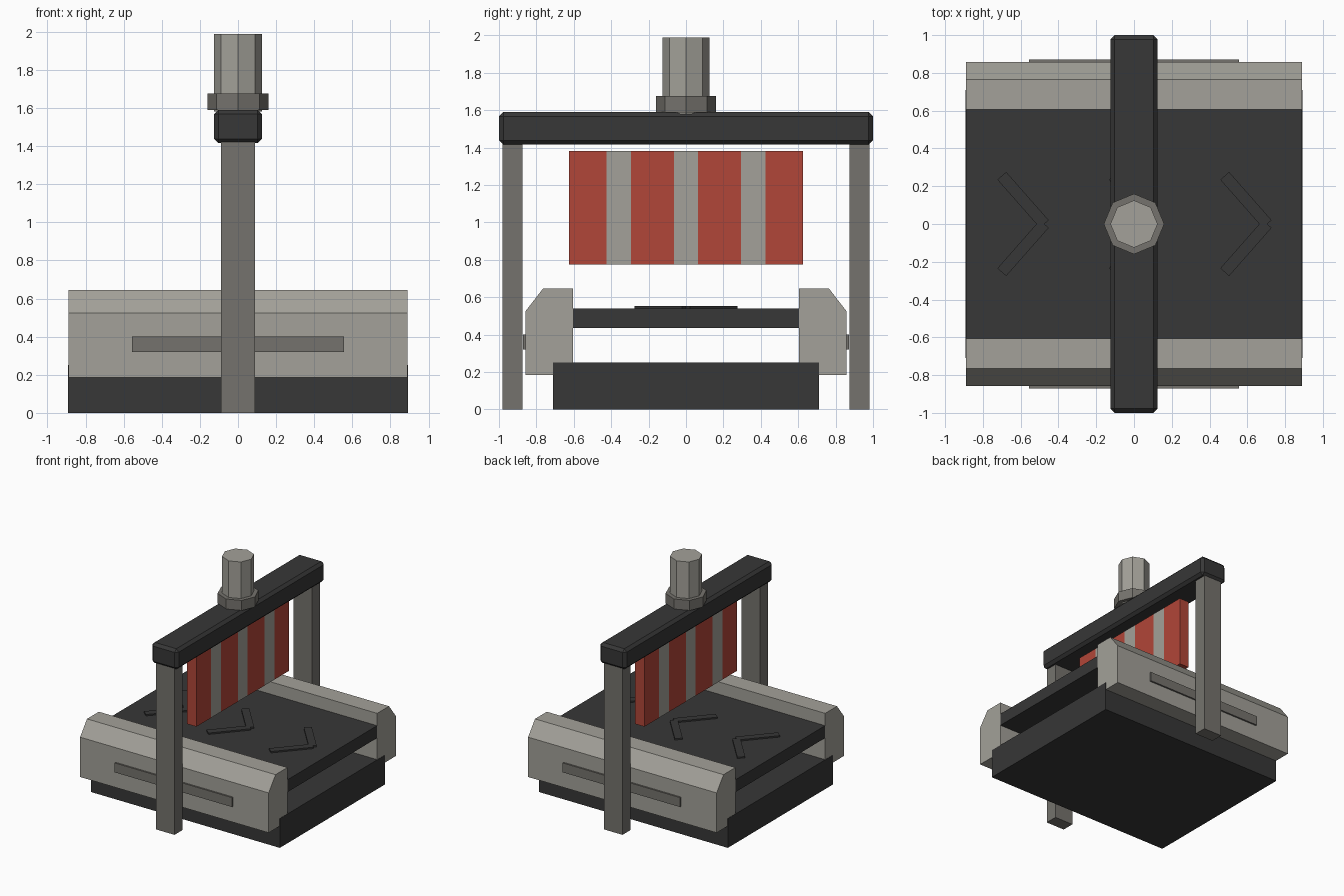
import bpy, bmesh, math
from mathutils import Matrix, Vector

cube = bpy.data.objects.get("Cube")
if cube:
    bpy.data.objects.remove(cube, do_unlink=True)


def material(name, r, g, b):
    m = bpy.data.materials.new(name)
    m.use_nodes = True
    m.diffuse_color = (r, g, b, 1)
    m.node_tree.nodes["Principled BSDF"].inputs["Base Color"].default_value = (r, g, b, 1)
    return m


light = material("light grey", 0.366, 0.356, 0.319)
mid = material("mid grey", 0.178, 0.171, 0.153)
dark = material("charcoal", 0.038, 0.038, 0.038)
red = material("warning red", 0.44, 0.061, 0.04)


def finish(name, bm, mat):
    bmesh.ops.recalc_face_normals(bm, faces=bm.faces)
    mesh = bpy.data.meshes.new(name)
    bm.to_mesh(mesh)
    bm.free()
    mesh.materials.append(mat)
    obj = bpy.data.objects.new(name, mesh)
    bpy.context.collection.objects.link(obj)
    return obj


def box(name, x, y, z, mat, turn=0):
    """Box from (min, max) ranges, optionally turned about its own z axis."""
    size = Vector((x[1] - x[0], y[1] - y[0], z[1] - z[0]))
    centre = Vector((sum(x), sum(y), sum(z))) / 2
    bm = bmesh.new()
    bmesh.ops.create_cube(bm, size=1, matrix=Matrix.Translation(centre)
                          @ Matrix.Rotation(turn, 4, "Z") @ Matrix.Diagonal(size).to_4x4())
    return finish(name, bm, mat)


def prism(name, radius, z0, z1, mat):
    """Upright eight-sided prism on the centre line."""
    bm = bmesh.new()
    bmesh.ops.create_cone(bm, cap_ends=True, segments=8, radius1=radius, radius2=radius,
                          depth=z1 - z0, matrix=Matrix.Translation((0, 0, (z0 + z1) / 2)))
    return finish(name, bm, mat)


def rail(name, side):
    """Side housing with a sloped outer shoulder, extruded along x."""
    profile = [(0.605, 0.185), (0.605, 0.645), (0.765, 0.645), (0.858, 0.525), (0.858, 0.185)]
    bm = bmesh.new()
    face = bm.faces.new([bm.verts.new((-0.89, side * y, z)) for y, z in profile])
    ext = bmesh.ops.extrude_face_region(bm, geom=[face], use_keep_orig=True)
    bmesh.ops.translate(bm, vec=(1.78, 0, 0),
                        verts=[v for v in ext["geom"] if isinstance(v, bmesh.types.BMVert)])
    return finish(name, bm, light)


# Base and belt
box("base", (-0.892, 0.892), (-0.71, 0.71), (0, 0.25), dark)
box("belt", (-0.89, 0.89), (-0.605, 0.605), (0.435, 0.54), dark)

# Side rails, their trim strips and the arch posts
for side, label in ((-1, "front"), (1, "back")):
    rail(label + "_rail", side)
    box(label + "_trim", (-0.555, 0.555), sorted((side * 0.85, side * 0.872)), (0.32, 0.4), mid)
    box(label + "_post", (-0.088, 0.088), sorted((side * 0.874, side * 0.982)), (0, 1.42), mid)

# Belt arrows: two crossed bars each, pointing to +x
for i in range(3):
    cx = 0.0025 + (i - 1) * 0.59
    for side, label in ((-1, "front"), (1, "back")):
        cy = side * 0.1275
        box(f"arrow_{i + 1}_{label}", (cx - 0.17, cx + 0.17), (cy - 0.031, cy + 0.031),
            (0.53, 0.552), dark, turn=-side * math.radians(48.6))

# Overhead beam with chamfered edges
beam = box("beam", (-0.125, 0.125), (-1, 1), (1.415, 1.59), dark)
bevel = beam.modifiers.new("chamfer", "BEVEL")
bevel.width = 0.023
bevel.segments = 1

# Striped curtain, cut into bands of alternating colour
curtain = box("curtain", (-0.045, 0.045), (-0.625, 0.625), (0.775, 1.38), red)
curtain.data.materials.append(light)
bands = [(-0.425, -0.295), (-0.065, 0.065), (0.295, 0.425)]
bm = bmesh.new()
bm.from_mesh(curtain.data)
for edge in [e for band in bands for e in band]:
    bmesh.ops.bisect_plane(bm, geom=bm.verts[:] + bm.edges[:] + bm.faces[:],
                           plane_co=(0, edge, 0), plane_no=(0, 1, 0))
for f in bm.faces:
    y = f.calc_center_median().y
    f.material_index = int(any(a < y < b for a, b in bands))
bm.to_mesh(curtain.data)
bm.free()

# Beacon on top of the beam
prism("beacon_collar", 0.16, 1.588, 1.675, mid)
prism("beacon", 0.125, 1.58, 1.987, light)
